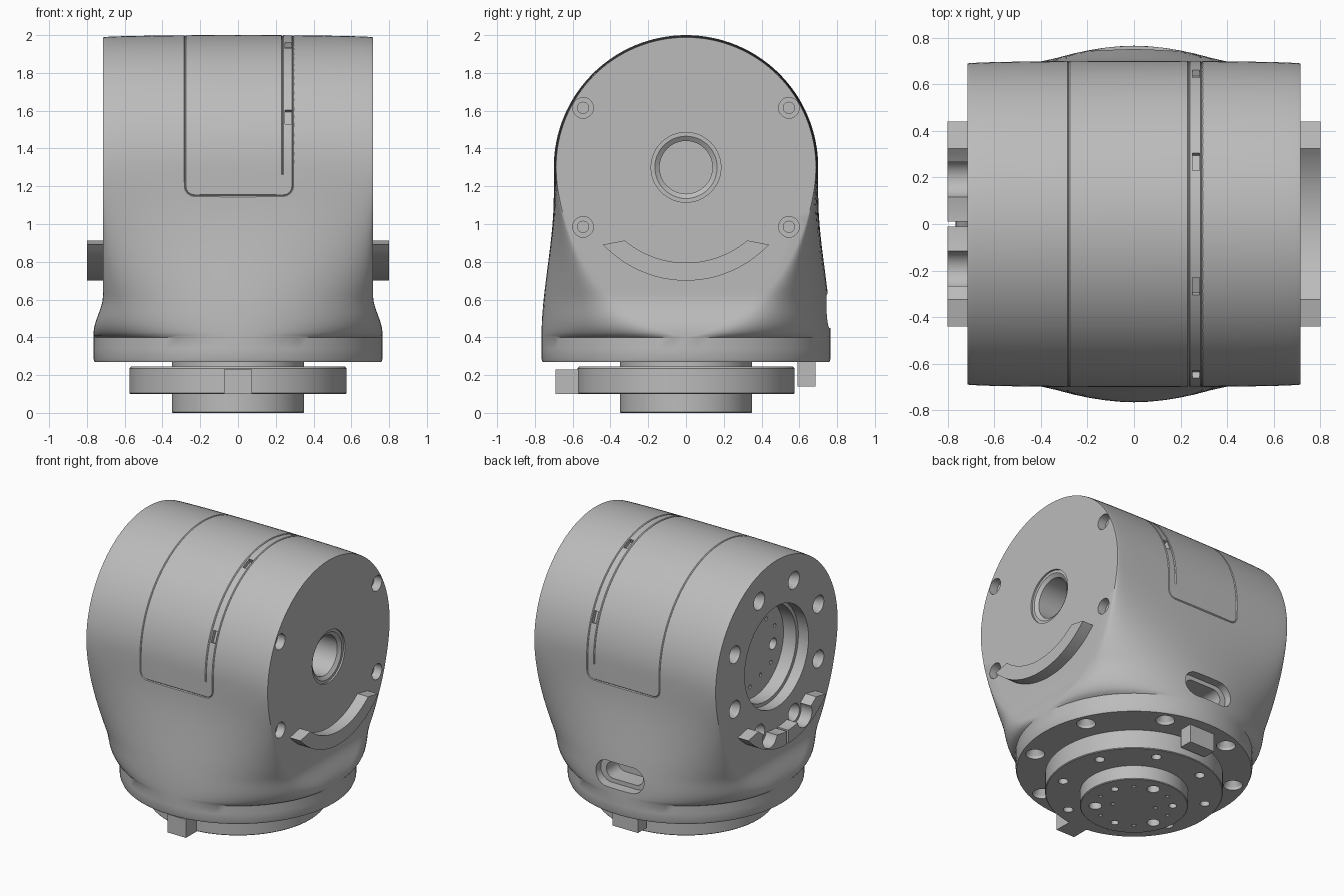
import bpy, bmesh
from math import sin, cos, pi, radians, sqrt
from mathutils import Matrix, Vector

if "Cube" in bpy.data.objects:
    bpy.data.objects.remove(bpy.data.objects["Cube"])

grey = bpy.data.materials.new("satin grey")
grey.use_nodes = True
COLOUR = (0.5, 0.5, 0.5, 1)
grey.diffuse_color = COLOUR
grey.node_tree.nodes["Principled BSDF"].inputs["Base Color"].default_value = COLOUR

R, ZC, HALF = 0.70, 1.30, 0.715      # drum radius, axis height, half length
CROWN = 0.012                        # softening of the drum rims
RIGHT = Matrix.Translation((HALF, 0, ZC)) @ Matrix.Rotation(pi / 2, 4, 'Y')
LEFT = Matrix.Translation((-HALF, 0, ZC)) @ Matrix.Rotation(-pi / 2, 4, 'Y')


def under(z):
    return Matrix.Translation((0, 0, z)) @ Matrix.Rotation(pi, 4, 'X')


def make(name, bm):
    bmesh.ops.remove_doubles(bm, verts=bm.verts, dist=1e-5)
    bmesh.ops.recalc_face_normals(bm, faces=bm.faces)
    me = bpy.data.meshes.new(name)
    bm.to_mesh(me)
    bm.free()
    me.materials.append(grey)
    ob = bpy.data.objects.new(name, me)
    bpy.context.collection.objects.link(ob)
    return ob


def activate(ob):
    bpy.ops.object.select_all(action='DESELECT')
    ob.select_set(True)
    bpy.context.view_layer.objects.active = ob


def cut(ob, bm):
    cutter = make("cutter", bm)
    cutter.hide_render = True
    mod = ob.modifiers.new("cut", 'BOOLEAN')
    mod.operation, mod.solver, mod.object = 'DIFFERENCE', 'EXACT', cutter
    activate(ob)
    bpy.ops.object.modifier_apply(modifier=mod.name)
    bpy.data.objects.remove(cutter)


def lathe(bm, profile, frame=Matrix(), at=(0, 0), n=32):
    """Revolve (radius, height) points about the frame's z axis."""
    rings = [[bm.verts.new(frame @ Vector((at[0] + r * cos(2 * pi * i / n),
                                           at[1] + r * sin(2 * pi * i / n), h)))
              for i in range(n)] for r, h in profile]
    for a, b in zip(rings, rings[1:]):
        for i in range(n):
            j = (i + 1) % n
            bm.faces.new((a[i], a[j], b[j], b[i]))
    bm.faces.new(rings[0])
    bm.faces.new(rings[-1])


def hole(bm, frame, at, r, depth, n=20):
    lathe(bm, [(r, 0.03), (r, -depth)], frame, at, n)


def polar(radius, count, start):
    return [(radius * cos(radians(start) + 2 * pi * k / count),
             radius * sin(radians(start) + 2 * pi * k / count)) for k in range(count)]


def box(bm, lo, hi, frame=Matrix()):
    size = [b - a for a, b in zip(lo, hi)]
    mid = [(a + b) / 2 for a, b in zip(lo, hi)]
    bmesh.ops.create_cube(bm, size=1, matrix=frame @ Matrix.Translation(mid) @ Matrix.Diagonal((*size, 1)))


def prism(bm, outline, offset):
    a = [bm.verts.new(p) for p in outline]
    b = [bm.verts.new(Vector(p) + Vector(offset)) for p in outline]
    bm.faces.new(a)
    bm.faces.new(b)
    for i in range(len(a)):
        j = (i + 1) % len(a)
        bm.faces.new((a[i], a[j], b[j], b[i]))


def smooth(t):
    t = min(max(t, 0), 1)
    return t * t * (3 - 2 * t)


# --- Housing: round base blending into a horizontal drum
F, K = 8, 36
ring = [(1, j / F, 0) for j in range(F)]
ring += [(cos(pi * k / K), 1, sin(pi * k / K)) for k in range(K)]
ring += [(-1, 1 - j / F, 0) for j in range(2 * F)]
ring += [(-cos(pi * k / K), -1, -sin(pi * k / K)) for k in range(K)]
ring += [(1, j / F - 1, 0) for j in range(F)]

rows = []
for z in [0.27, 0.285, 0.34] + [0.40 + 0.9 * (i / 30) ** 1.3 for i in range(30)]:
    u = min((ZC - z) / 0.9, 1)
    w = (R - CROWN) * max(1 - u ** 1.8, 0) ** (1 / 1.8)
    depth = R + 0.065 * smooth((1.15 - z) / 0.75)
    xm = HALF + 0.05 * (1 - smooth((z - 0.42) / 0.2))
    if z < 0.28:
        depth, xm = depth - 0.006, xm - 0.006
    rows.append([(xm * c, w * f + (depth - w) * s, z) for c, f, s in ring])
for i in range(33):
    t = pi / 2 * i / 32
    rows.append([(HALF * c, ((R - CROWN) * f + CROWN * s) * cos(t),
                  ZC + (R - CROWN + CROWN * abs(s)) * sin(t)) for c, f, s in ring])

bm = bmesh.new()
loops = [[bm.verts.new(p) for p in row] for row in rows]
for a, b in zip(loops, loops[1:]):
    for i in range(len(ring)):
        j = (i + 1) % len(ring)
        bm.faces.new((a[i], a[j], b[j], b[i]))
bm.faces.new(loops[0])
housing = make("housing", bm)

# --- Screw holes, bearing bore, output recess, rear slot and panel notches
bm = bmesh.new()
for y in (-0.545, 0.545):
    for z in (-0.315, 0.315):
        lathe(bm, [(0.055, 0.03), (0.055, -0.06), (0.03, -0.06), (0.03, -0.14)], RIGHT, (z, y), 20)
lathe(bm, [(0.185, 0.03), (0.185, -0.012), (0.165, -0.012), (0.14, -0.03), (0.14, -0.25)], RIGHT, n=48)
SINK = [(0.062, 0.03), (0.062, -0.02), (0.035, -0.06), (0.035, -0.13)]
for p in polar(0.51, 8, 22.5):
    lathe(bm, SINK, LEFT, p, 20)
for p in polar(0.67, 8, 22.5):
    lathe(bm, SINK, under(0.27), p, 20)
lathe(bm, [(0.36, 0.03), (0.36, -0.08), (0.335, -0.08), (0.335, -0.18)], LEFT, n=48)
for angle in (-67.5, -22.5, 22.5, 67.5):
    turn = Matrix.Translation((0, 0, ZC)) @ Matrix.Rotation(radians(angle), 4, 'X')
    box(bm, (0.25, -0.04, 0.67), (0.282, 0.04, 0.74), turn)


def slot(bm, half, r, y0, y1):
    pts = [((half - r) * (1 if cos(a) > 0 else -1) + r * cos(a), y0, 0.54 + r * sin(a))
           for a in [2 * pi * (i + 0.5) / 32 for i in range(32)]]
    prism(bm, pts, (0, y1 - y0, 0))


slot(bm, 0.19, 0.09, 0.69, 0.85)
cut(housing, bm)

bm = bmesh.new()
slot(bm, 0.145, 0.06, 0.56, 0.8)
floor = Matrix.Translation((0.18, 0, 0)) @ LEFT
for p in polar(0.22, 3, 20):
    hole(bm, floor, p, 0.04, 0.08)
for p in polar(0.22, 3, 80) + polar(0.25, 6, 50):
    hole(bm, floor, p, 0.014, 0.05, 10)
cut(housing, bm)


# --- Seam grooves of the wrap-over cover panel
QUARTER = R * pi / 2
REACH = QUARTER + 0.15


def on_drum(x, q):
    if abs(q) < QUARTER:
        return (x, R * sin(q / R), ZC + R * cos(q / R))
    return (x, R if q > 0 else -R, ZC + QUARTER - abs(q))


def groove(points, cyclic):
    cu = bpy.data.curves.new("seam", 'CURVE')
    cu.dimensions, cu.bevel_depth, cu.bevel_resolution = '3D', 0.006, 0
    cu.use_fill_caps = True
    sp = cu.splines.new('POLY')
    sp.points.add(len(points) - 1)
    for p, co in zip(sp.points, points):
        p.co = (*co, 1)
    sp.use_cyclic_u = cyclic
    ob = bpy.data.objects.new("seam", cu)
    bpy.context.collection.objects.link(ob)
    me = bpy.data.meshes.new_from_object(ob.evaluated_get(bpy.context.evaluated_depsgraph_get()))
    bm = bmesh.new()
    bm.from_mesh(me)
    bpy.data.objects.remove(ob)
    bpy.data.meshes.remove(me)
    cut(housing, bm)


X0, X1, FIL = -0.28, 0.29, 0.05
steps = [(REACH - FIL) * (i / 24 - 1) for i in range(1, 48)]
path = [(X1, q) for q in steps]
for cx, cq, start in ((X1 - FIL, REACH - FIL, 0), (X0 + FIL, REACH - FIL, 90),
                      (X0 + FIL, FIL - REACH, 180), (X1 - FIL, FIL - REACH, 270)):
    if start == 180:
        path += [(X0, -q) for q in steps]
    path += [(cx + FIL * cos(radians(start + a)), cq + FIL * sin(radians(start + a)))
             for a in (0, 22.5, 45, 67.5, 90)]
groove([on_drum(*p) for p in path], True)
groove([on_drum(0.235, q * 0.99) for q in steps], False)


# --- Stop arcs on both drum faces
def stop_arc(name, x0, x1):
    outer = [radians(-47 + 94 * i / 24) for i in range(25)]
    inner = [radians(40 - 80 * i / 24) for i in range(25)]
    pts = [(x0, 0.6 * sin(a), ZC - 0.6 * cos(a)) for a in outer]
    pts += [(x0, 0.505 * sin(a), ZC - 0.505 * cos(a)) for a in inner]
    bm = bmesh.new()
    prism(bm, pts, (x1 - x0, 0, 0))
    return make(name, bm)


right_stop = stop_arc("right_stop_arc", 0.71, 0.80)
left_stop = stop_arc("left_stop_arc", -0.80, -0.71)
bm = bmesh.new()
for p in polar(0.51, 8, 22.5):
    lathe(bm, [(0.082, 0.2), (0.082, -0.1)], LEFT, p)
box(bm, (-0.9, -0.01, 0.6), (-0.6, 0.01, 0.9))
cut(left_stop, bm)

# --- Rotating flange with its index tab, and the mounting hub
bm = bmesh.new()
lathe(bm, [(0.565, 0.245), (0.575, 0.235), (0.575, 0.105), (0.57, 0.10)], n=96)
flange = make("flange_ring", bm)
bm = bmesh.new()
for p in polar(0.48, 8, 22.5):
    hole(bm, under(0.10), p, 0.032, 0.08)
cut(flange, bm)

bm = bmesh.new()
box(bm, (-0.073, -0.69, 0.10), (0.073, -0.55, 0.23))
tab = make("flange_tab", bm)
bm = bmesh.new()
box(bm, (-0.1, 0.59, 0.14), (0.1, 0.685, 0.29))
stop = make("base_stop_block", bm)

bm = bmesh.new()
lathe(bm, [(0.35, 0.29), (0.35, 0.005), (0.345, 0)], n=64)
hub = make("mounting_hub", bm)
bm = bmesh.new()
for p in polar(0.25, 3, 40):
    hole(bm, under(0), p, 0.042, 0.08)
for p in polar(0.25, 3, 100):
    hole(bm, under(0), p, 0.026, 0.06, 14)
for p in polar(0.25, 6, 70) + polar(0.14, 2, 30):
    hole(bm, under(0), p, 0.014, 0.05, 10)
cut(hub, bm)

# --- Smooth round surfaces, keep machined edges crisp
for ob in (housing, right_stop, left_stop, flange, hub):
    activate(ob)
    bpy.ops.object.shade_smooth_by_angle(angle=radians(30))
